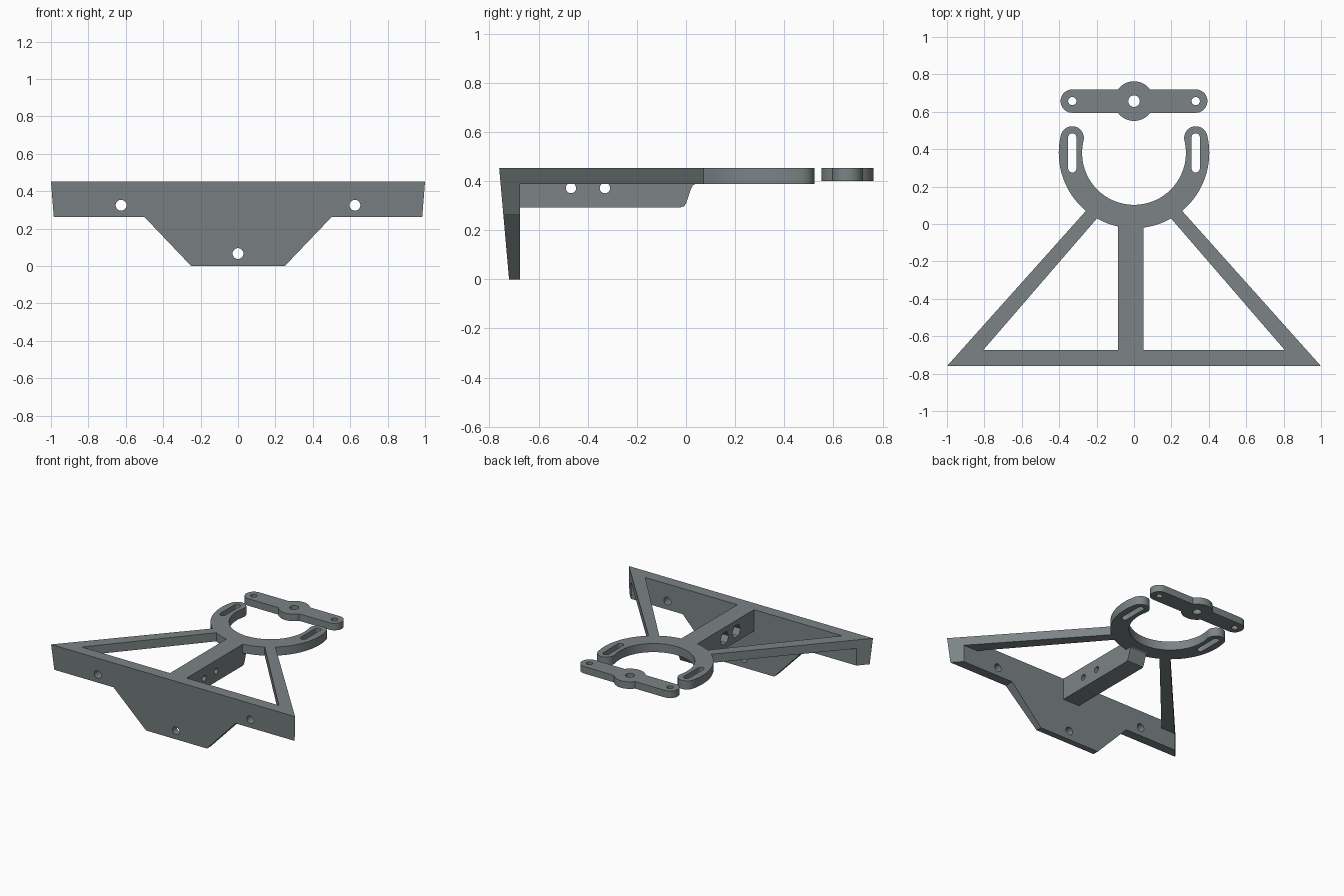
import bpy, bmesh, math
from math import radians, cos, sin

if "Cube" in bpy.data.objects:
    bpy.data.objects.remove(bpy.data.objects["Cube"])

grey = bpy.data.materials.new("slate grey")
grey.diffuse_color = (0.20, 0.23, 0.235, 1)
grey.use_nodes = True
grey.node_tree.nodes["Principled BSDF"].inputs["Base Color"].default_value = grey.diffuse_color

TOP, UNDER = 0.452, 0.388          # top and underside of the frame
FRONT, BACK = -0.76, -0.675        # front and back of the mounting plate
SLOPE = 1.117                      # outer slope of the diagonal legs


def arc(cx, cy, r, a0, a1, n):
    return [(cx + r * cos(radians(a0 + (a1 - a0) * i / n)),
             cy + r * sin(radians(a0 + (a1 - a0) * i / n))) for i in range(n + 1)]


def circle(cx, cy, r, n=24):
    return arc(cx, cy, r, 0, 360, n)[:-1]


def mirrored(points):
    return [(-x, y) for x, y in reversed(points)]


def extruded(name, loops, low, high, place):
    """Fill closed loops (outline, then holes), extrude, and place each (u, v, w)."""
    curve = bpy.data.curves.new(name, 'CURVE')
    curve.dimensions, curve.fill_mode = '2D', 'BOTH'
    curve.extrude = (high - low) / 2
    for loop in loops:
        spline = curve.splines.new('POLY')
        spline.points.add(len(loop) - 1)
        for p, (u, v) in zip(spline.points, loop):
            p.co = (u, v, 0, 1)
        spline.use_cyclic_u = True
    temp = bpy.data.objects.new("temp", curve)
    bpy.context.collection.objects.link(temp)
    deps = bpy.context.evaluated_depsgraph_get()
    mesh = bpy.data.meshes.new_from_object(temp.evaluated_get(deps))
    bpy.data.objects.remove(temp)
    bpy.data.curves.remove(curve)

    bm = bmesh.new()
    bm.from_mesh(mesh)
    bmesh.ops.remove_doubles(bm, verts=bm.verts, dist=0.0002)
    for v in bm.verts:
        v.co = place(v.co.x, v.co.y, v.co.z + (low + high) / 2)
    bmesh.ops.recalc_face_normals(bm, faces=bm.faces)
    bm.to_mesh(mesh)
    bm.free()
    mesh.name = name
    mesh.materials.clear()
    mesh.materials.append(grey)
    ob = bpy.data.objects.new(name, mesh)
    bpy.context.collection.objects.link(ob)
    bpy.ops.object.select_all(action='DESELECT')
    ob.select_set(True)
    bpy.context.view_layer.objects.active = ob
    bpy.ops.object.shade_smooth_by_angle(angle=radians(30))
    return ob


def lean(x, y, z):
    """Slant the front face back towards the bottom, keeping ends on the leg line."""
    if y < -0.72:
        y = FRONT + 0.04 * (TOP - z) / TOP
    if abs(x) > 0.9:
        x = math.copysign(1 - (y - FRONT) / SLOPE, x)
    return x, y, z


# Triangular frame with the open ring and its slotted ends
CY, R_OUT, R_IN = 0.38, 0.4025, 0.2775
TIP = 13.6
mid, half = (R_OUT + R_IN) / 2, (R_OUT - R_IN) / 2
tip_x, tip_y = mid * cos(radians(TIP)), CY + mid * sin(radians(TIP))
right_side = ([(1, FRONT)] + arc(0, CY, R_OUT, -50.3, TIP, 20)
              + arc(tip_x, tip_y, half, TIP, TIP + 180, 16)[1:]
              + arc(0, CY, R_IN, TIP, -90, 32)[1:])
outline = right_side + mirrored(right_side)[1:]
window = ([(0.807, BACK)] + arc(0, CY, R_OUT, -60.5, -119.5, 20) + [(-0.807, BACK)])
slot = arc(0.33, 0.463, 0.022, 0, 180, 12) + arc(0.33, 0.297, 0.022, 180, 360, 12)
extruded("ring_frame", [outline, window, slot, mirrored(slot)], UNDER, TOP, lean)

# Front mounting plate with three bolt holes
half_plate = [(0.25, 0), (0.5, 0.262), (1, 0.262), (1, UNDER)]
plate_holes = [circle(x, z, 0.029) for x, z in ((-0.625, 0.325), (0.625, 0.325), (0, 0.067))]
extruded("front_plate", [half_plate + mirrored(half_plate)] + plate_holes,
         FRONT, BACK, lambda u, v, w: lean(u, w, v))

# Centre rib: one layer with round bolt holes, one with hexagonal nut pockets
rib = [(BACK, 0.293), (-0.02, 0.293), (-0.008, 0.297), (0, 0.308), (0.02, 0.368),
       (0.028, 0.382), (0.04, UNDER), (-0.012, UNDER), (-0.012, TOP), (BACK, TOP)]
for name, x0, x1, r, n in (("rib_bolt_side", -0.03, 0.052, 0.021, 24),
                           ("rib_nut_side", -0.085, -0.03, 0.05, 6)):
    extruded(name, [rib] + [circle(y, 0.371, r, n) for y in (-0.468, -0.33)],
             x0, x1, lambda u, v, w: (w, u, v))

# Separate clamp bar with a round hub and rounded ends
LY, HUB, BAR = 0.657, 0.106, 0.0625
a = math.degrees(math.asin(BAR / HUB))
bar = (arc(0.33, LY, BAR, -90, 90, 20) + arc(0, LY, HUB, a, 180 - a, 20)
       + arc(-0.33, LY, BAR, 90, 270, 20) + arc(0, LY, HUB, 180 + a, 360 - a, 20))
bar_holes = [circle(-0.33, LY, 0.022), circle(0.33, LY, 0.022), circle(0, LY, 0.031)]
extruded("clamp_bar", [bar] + bar_holes, 0.40, TOP, lambda u, v, w: (u, v, w))
